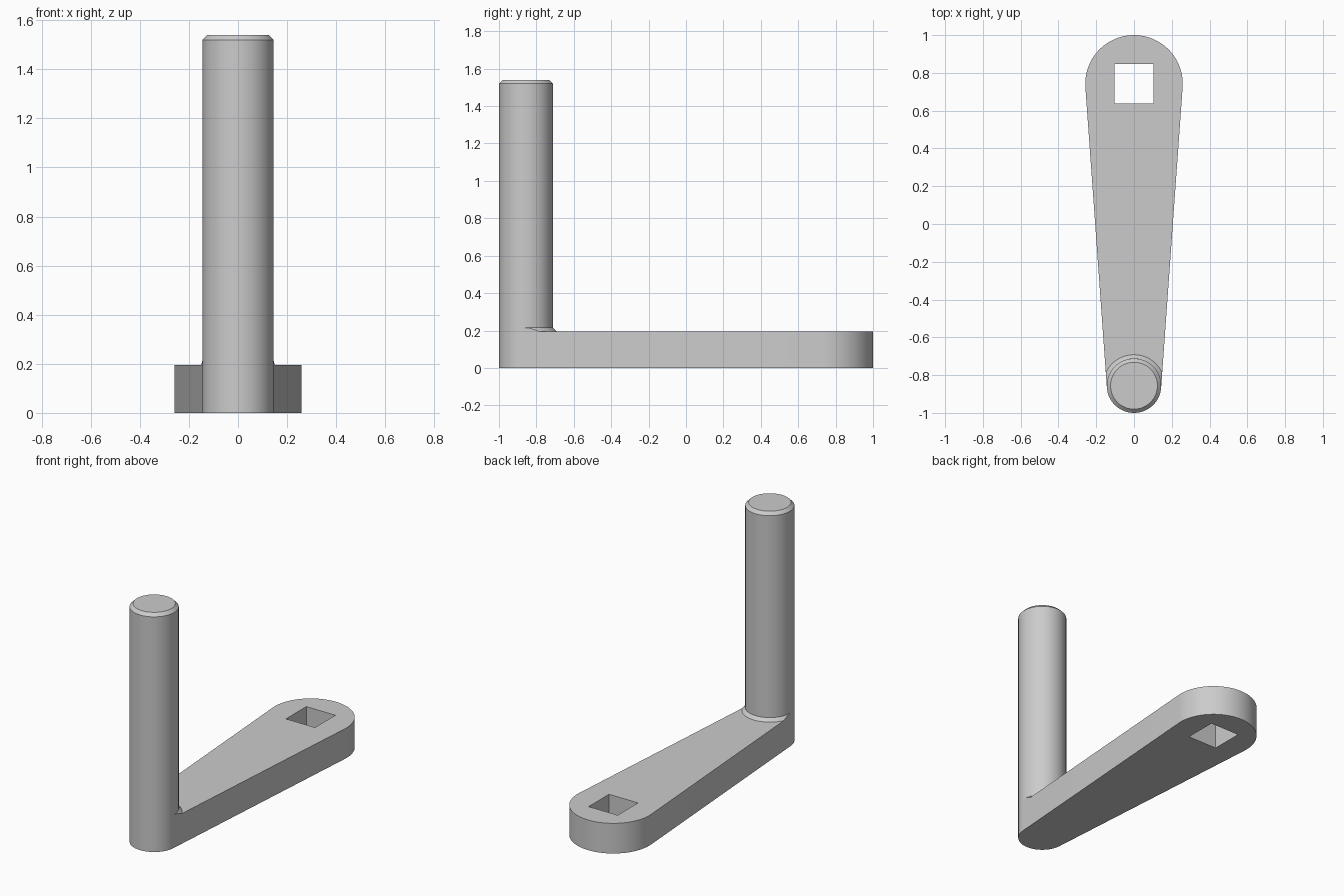
import bpy, bmesh
from math import sin, cos, pi, asin, radians

if "Cube" in bpy.data.objects:
    bpy.data.objects.remove(bpy.data.objects["Cube"], do_unlink=True)

# Main dimensions
HUB_R, HUB_Y = 0.258, 0.742
GRIP_R, GRIP_Y = 0.144, -0.856
ARM_H, TOP, CHAMFER = 0.195, 1.54, 0.02
HOLE = 0.104
SEG = 96
TILT = asin((HUB_R - GRIP_R) / (HUB_Y - GRIP_Y))  # taper angle of the arm sides

steel = bpy.data.materials.new("grey_steel")
steel.use_nodes = True
grey = (0.6, 0.6, 0.6, 1)
steel.diffuse_color = grey
steel.node_tree.nodes["Principled BSDF"].inputs["Base Color"].default_value = grey


def finish(name, bm):
    bmesh.ops.recalc_face_normals(bm, faces=bm.faces)
    mesh = bpy.data.meshes.new(name)
    bm.to_mesh(mesh)
    bm.free()
    mesh.materials.append(steel)
    obj = bpy.data.objects.new(name, mesh)
    bpy.context.collection.objects.link(obj)
    bpy.ops.object.select_all(action='DESELECT')
    obj.select_set(True)
    bpy.context.view_layer.objects.active = obj
    bpy.ops.object.shade_smooth_by_angle(angle=radians(30))


def arc(radius, y, start, end, steps):
    angles = [start + (end - start) * i / steps for i in range(steps + 1)]
    return [(radius * cos(a), y + radius * sin(a), 0) for a in angles]


def edge_loop(bm, points):
    verts = [bm.verts.new(p) for p in points]
    return [bm.edges.new((v, verts[i - 1])) for i, v in enumerate(verts)]


def loft(bm, rings):
    rows = [[bm.verts.new(p) for p in ring] for ring in rings]
    for low, high in zip(rows, rows[1:]):
        for i in range(len(low)):
            bm.faces.new((low[i - 1], low[i], high[i], high[i - 1]))
    return rows


# Tapered arm with rounded ends and a square socket
bm = bmesh.new()
outline = arc(HUB_R, HUB_Y, -TILT, pi + TILT, SEG // 2)
outline += arc(GRIP_R, GRIP_Y, pi + TILT, 2 * pi - TILT, SEG // 2)
socket = [(sx * HOLE, HUB_Y + sy * HOLE, 0)
          for sx, sy in ((-1, -1), (1, -1), (1, 1), (-1, 1))]
edges = edge_loop(bm, outline) + edge_loop(bm, socket)
bmesh.ops.triangle_fill(bm, edges=edges, use_beauty=True, normal=(0, 0, 1))
extruded = bmesh.ops.extrude_face_region(bm, geom=bm.faces[:], use_keep_orig=True)
top_verts = [g for g in extruded["geom"] if isinstance(g, bmesh.types.BMVert)]
bmesh.ops.translate(bm, verts=top_verts, vec=(0, 0, ARM_H))
bmesh.ops.dissolve_limit(bm, angle_limit=0.001, verts=bm.verts, edges=bm.edges)
finish("crank_arm", bm)


# Upright grip with a chamfered top
def circle(radius, z):
    return [(radius * cos(2 * pi * i / SEG), GRIP_Y + radius * sin(2 * pi * i / SEG), z)
            for i in range(SEG)]


bm = bmesh.new()
rows = loft(bm, [circle(GRIP_R, ARM_H), circle(GRIP_R, TOP - CHAMFER),
                 circle(GRIP_R - CHAMFER, TOP)])
bm.faces.new(rows[-1])
finish("grip_post", bm)

# Sloped collar at the foot of the grip, trimmed flush with the arm sides
bm = bmesh.new()
inner, rim, foot = [], [], []
for i in range(SEG + 1):
    a = -TILT + (pi + 2 * TILT) * i / SEG
    off = min(a + TILT, pi + TILT - a)
    r = min(GRIP_R + CHAMFER, GRIP_R / max(cos(off), 0.01))
    x, y = cos(a), sin(a)
    inner.append((GRIP_R * x, GRIP_Y + GRIP_R * y, ARM_H + CHAMFER))
    rim.append((r * x, GRIP_Y + r * y, ARM_H + CHAMFER - (r - GRIP_R)))
    foot.append((r * x, GRIP_Y + r * y, ARM_H))
rows = [[bm.verts.new(p) for p in ring] for ring in (foot, rim, inner)]
for low, high in zip(rows, rows[1:]):
    for i in range(SEG):
        bm.faces.new((low[i], low[i + 1], high[i + 1], high[i]))
bmesh.ops.remove_doubles(bm, verts=bm.verts, dist=0.00001)
bmesh.ops.recalc_face_normals(bm, faces=bm.faces)
finish("grip_collar", bm)
